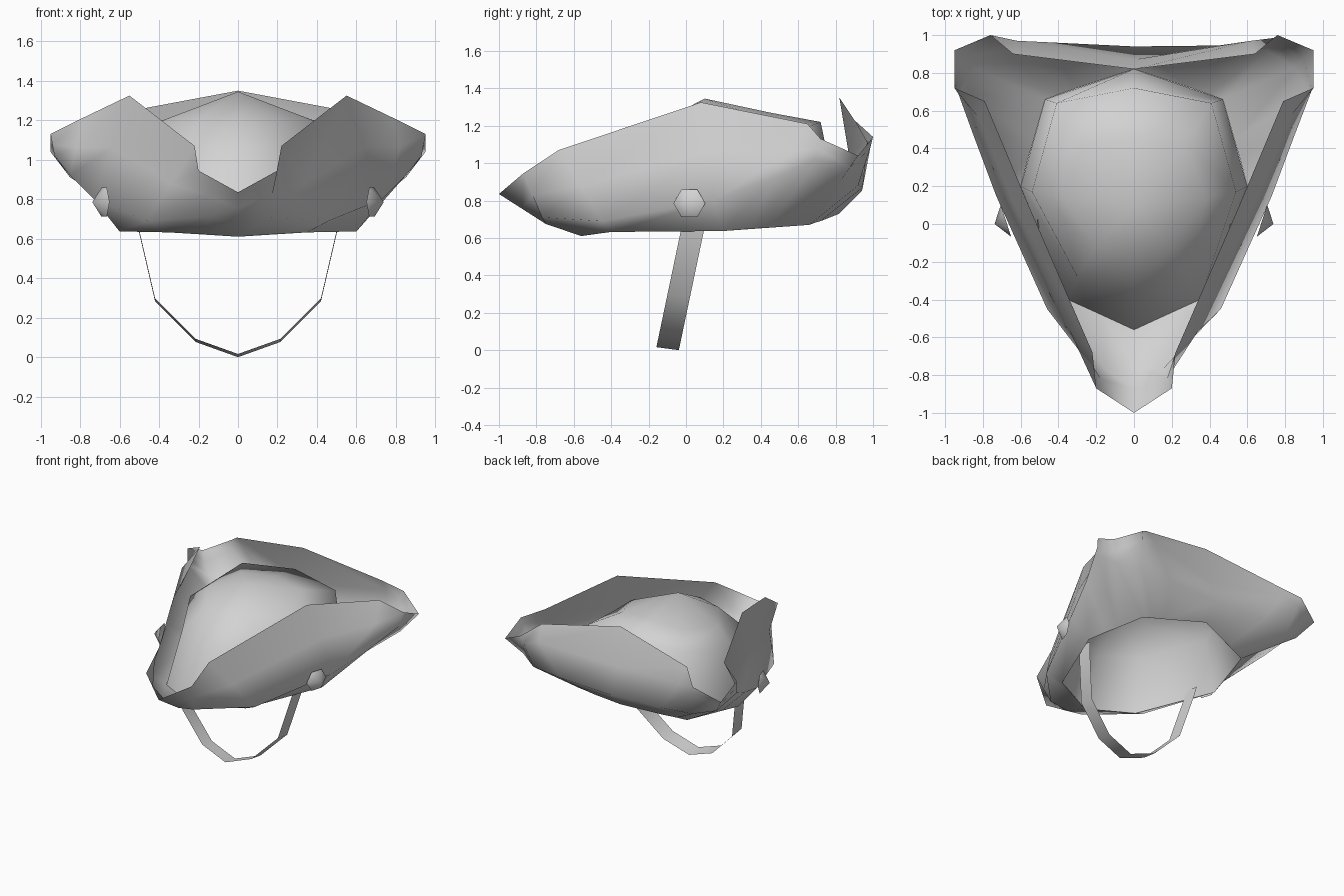
import bpy
import bmesh
from math import cos, sin, pi
from mathutils import Vector

default_cube = bpy.data.objects.get("Cube")
if default_cube:
    bpy.data.objects.remove(default_cube, do_unlink=True)

# One plain grey for the whole hat
grey = bpy.data.materials.new("plain_grey")
grey.use_nodes = True
grey.diffuse_color = (0.65, 0.65, 0.65, 1)
shader = grey.node_tree.nodes["Principled BSDF"]
shader.inputs["Base Color"].default_value = grey.diffuse_color
shader.inputs["Roughness"].default_value = 0.8


def finish(name, bm, inside):
    """Turn the surface away from an inside point and make a smooth object."""
    bmesh.ops.recalc_face_normals(bm, faces=bm.faces)
    facing = sum(f.normal.dot(f.calc_center_median() - Vector(inside)) * f.calc_area()
                 for f in bm.faces)
    if facing < 0:
        bmesh.ops.reverse_faces(bm, faces=bm.faces)
    for face in bm.faces:
        face.smooth = True
    mesh = bpy.data.meshes.new(name)
    bm.to_mesh(mesh)
    bm.free()
    mesh.materials.append(grey)
    obj = bpy.data.objects.new(name, mesh)
    bpy.context.collection.objects.link(obj)


def mirrored_ring(bm, half):
    """Close a half outline, given from front centre to back centre."""
    other = [(-x, y, z) for x, y, z in reversed(half[1:-1])]
    return [bm.verts.new(p) for p in half + other]


def bridge(bm, rings, closed=True):
    for low, high in zip(rings, rings[1:]):
        count = len(low)
        for i in range(count if closed else count - 1):
            j = (i + 1) % count
            bm.faces.new((low[i], low[j], high[j], high[i]))


def fan(bm, ring, tip):
    peak = bm.verts.new(tip)
    for i, vert in enumerate(ring):
        bm.faces.new((vert, ring[(i + 1) % len(ring)], peak))


# Crown: head opening, shoulder, upper slope and peak
opening = [(0, -.56, .61), (.35, -.4, .632), (.6, .2, .637), (.47, .66, .67), (0, .82, .73)]
shoulder = [(0, -.42, 1), (.3, -.28, 1.02), (.54, .17, 1.07), (.41, .64, 1.19), (0, .72, 1.22)]
slope = [(0, -.18, 1.2), (.2, -.12, 1.2), (.38, .14, 1.2), (.27, .42, 1.24), (0, .45, 1.27)]
bm = bmesh.new()
rings = [mirrored_ring(bm, half) for half in (opening, shoulder, slope)]
bridge(bm, rings)
fan(bm, rings[-1], (0, .1, 1.345))
finish("crown", bm, (0, .1, .8))

# Brim: joined to the opening, bulging out, then turned up on three sides
brim_inner = [
    (0, -.56, .61), (.17, -.48, .622), (.35, -.4, .632), (.6, .2, .637), (.56, .35, .65),
    (.53, .45, .655), (.47, .66, .67), (.4, .685, .68), (.3, .72, .69), (0, .82, .73)]
brim_bulge = [
    (0, -.75, .675), (.15, -.77, .71), (.46, -.45, .69), (.73, .15, .8), (.85, .47, .92),
    (.93, .69, 1.02), (.85, .83, .91), (.7, .92, .88), (.45, .945, .87), (0, .94, .85)]
brim_edge = [
    (0, -1, .835), (.2, -.87, .945), (.22, -.68, 1.07), (.55, .08, 1.325), (.79, .65, 1.21),
    (.95, .72, 1.13), (.95, .92, 1.04), (.76, 1, 1.14), (.64, .9, 1.23), (0, .82, 1.35)]
# Fold across the back flap, from its corners down to a dip in the middle
brim_fold = [tuple((Vector(low) + Vector(high)) / 2)
             for low, high in zip(brim_bulge[:7], brim_edge)]
brim_fold += [(.74, .985, 1.08), (.62, .97, 1.12), (0, .87, 1.05)]
bm = bmesh.new()
bridge(bm, [mirrored_ring(bm, half)
            for half in (brim_inner, brim_bulge, brim_fold, brim_edge)])
finish("turned_up_brim", bm, (0, .1, 1.2))

# Chin strap: flat ribbon hanging below the opening, swung forward
half_path = [(0, .008), (.215, .085), (.42, .29), (.5, .635), (.51, .7)]
path = [(-x, z) for x, z in reversed(half_path[1:])] + half_path
bm = bmesh.new()
ribbon = []
for side in (-1, 1):
    ribbon.append([bm.verts.new((x, -.1 + .21 * z + side * .06, z - side * .008))
                   for x, z in path])
bridge(bm, ribbon, closed=False)
finish("chin_strap", bm, (0, 0, .6))

# Side buttons: six-sided low cones on the brim, turned a little to the front
for side, name in ((1, "left_button"), (-1, "right_button")):
    bm = bmesh.new()
    rim = []
    for k in range(6):
        along, up = .085 * cos(k * pi / 3), .085 * sin(k * pi / 3)
        rim.append(bm.verts.new((side * (.678 + .32 * along), .018 + along, .785 + up)))
    fan(bm, rim, (side * .738, 0, .785))
    finish(name, bm, (side * .6, 0, .785))
